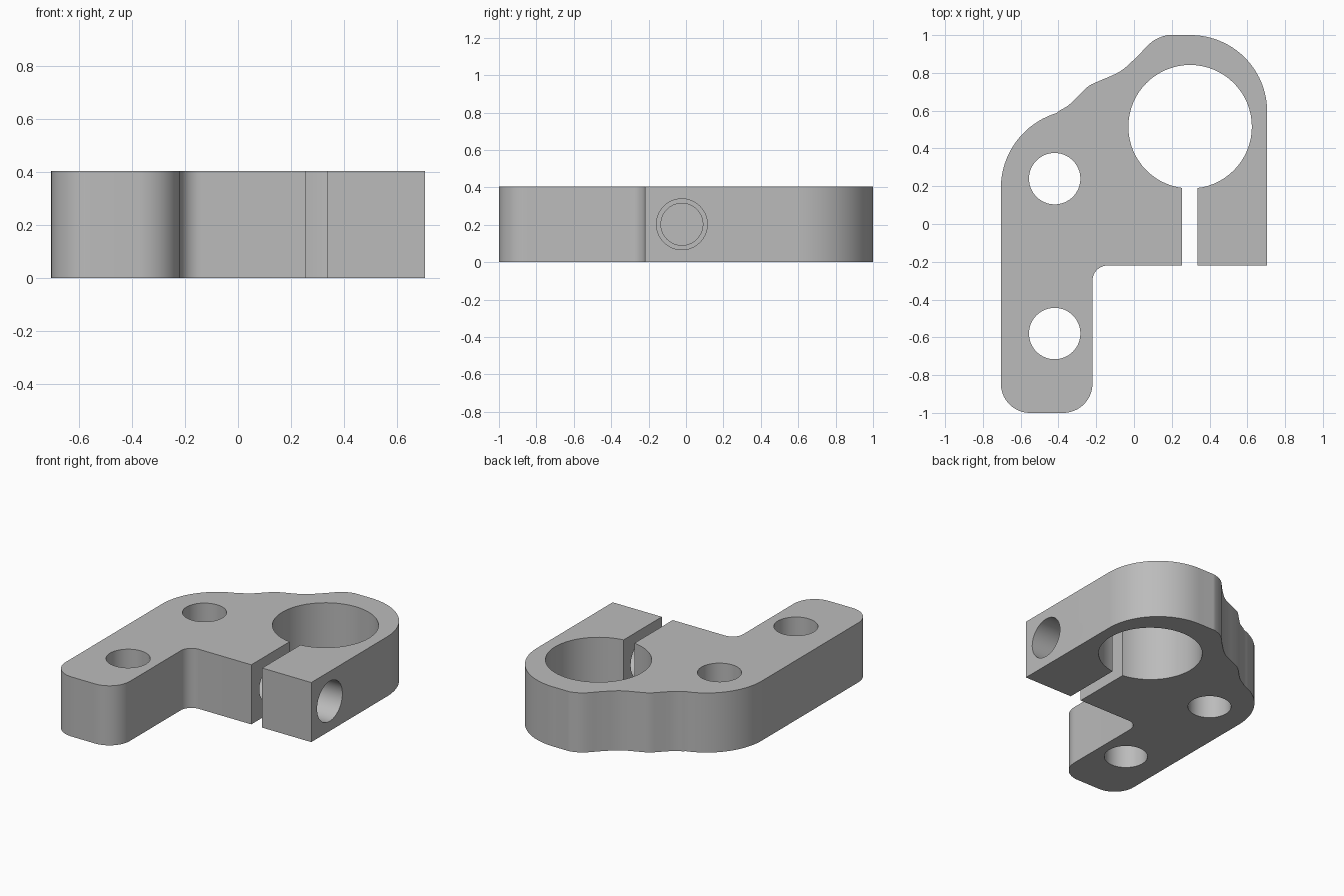
import bpy
import bmesh
from math import cos, sin, pi, radians
from mathutils import Vector, Matrix
from mathutils.geometry import interpolate_bezier

if "Cube" in bpy.data.objects:
    bpy.data.objects.remove(bpy.data.objects["Cube"])

THICK = 0.405

grey = bpy.data.materials.new("plain grey")
grey.diffuse_color = (0.5, 0.5, 0.5, 1)
grey.use_nodes = True
grey.node_tree.nodes["Principled BSDF"].inputs["Base Color"].default_value = (0.5, 0.5, 0.5, 1)


def arc(cx, cy, r, start, end, steps=16):
    angles = [radians(start + (end - start) * i / steps) for i in range(steps + 1)]
    return [Vector((cx + r * cos(a), cy + r * sin(a))) for a in angles]


def smooth_path(points, steps=5):
    """Smooth curve through the points."""
    p = [Vector(q) for q in points]
    ends = [p[0]] + p + [p[-1]]
    path = []
    for i in range(len(p) - 1):
        a, b, c, d = ends[i:i + 4]
        path += interpolate_bezier(b, b + (c - a) / 6, c - (d - b) / 6, c, steps + 1)[:-1]
    return [Vector((v[0], v[1])) for v in path]


def make_object(name, bm):
    bmesh.ops.recalc_face_normals(bm, faces=bm.faces)
    mesh = bpy.data.meshes.new(name)
    bm.to_mesh(mesh)
    bm.free()
    mesh.materials.append(grey)
    obj = bpy.data.objects.new(name, mesh)
    bpy.context.collection.objects.link(obj)
    return obj


def cut(target, bm):
    """Subtract a temporary solid from the target."""
    cutter = make_object("cutter", bm)
    cutter.hide_render = True
    mod = target.modifiers.new("cut", "BOOLEAN")
    mod.operation = "DIFFERENCE"
    mod.solver = "EXACT"
    mod.object = cutter
    bpy.context.view_layer.objects.active = target
    bpy.ops.object.modifier_apply(modifier=mod.name)
    bpy.data.objects.remove(cutter)


def cylinder(radius, length, matrix, sides=64):
    bm = bmesh.new()
    bmesh.ops.create_cone(bm, cap_ends=True, segments=sides, radius1=radius,
                          radius2=radius, depth=length, matrix=matrix)
    return bm


# Plate outline, clockwise from the ring's back edge
outline = arc(0.3, 0.595, 0.405, 90, 0, 24)
outline += [Vector((0.705, -0.22))]
outline += arc(-0.14, -0.30, 0.08, 90, 180, 10)
outline += arc(-0.375, -0.845, 0.155, 0, -90)
outline += arc(-0.55, -0.845, 0.155, -90, -180)
outline += arc(-0.29, 0.19, 0.415, 180, 107, 20)
outline += smooth_path([(-0.395, 0.60), (-0.345, 0.63), (-0.287, 0.685), (-0.24, 0.73),
                        (-0.19, 0.755), (-0.075, 0.807), (0.01, 0.88), (0.095, 0.965),
                        (0.164, 0.997), (0.2, 1.0)])

bm = bmesh.new()
face = bm.faces.new([bm.verts.new((p.x, p.y, 0)) for p in outline])
sides = bmesh.ops.extrude_face_region(bm, geom=[face])
bmesh.ops.translate(bm, vec=(0, 0, THICK),
                    verts=[v for v in sides["geom"] if isinstance(v, bmesh.types.BMVert)])
bracket = make_object("clamp_bracket", bm)

# Clamp bore and the two mounting holes
for x, y, r in [(0.297, 0.515, 0.327), (-0.42, 0.24, 0.136), (-0.42, -0.58, 0.136)]:
    cut(bracket, cylinder(r, 1, Matrix.Translation((x, y, THICK / 2))))

# Clamp slot
bm = bmesh.new()
bmesh.ops.create_cube(bm, size=1, matrix=Matrix.Translation((0.295, 0, THICK / 2))
                      @ Matrix.Diagonal((0.082, 0.8, 1, 1)))
cut(bracket, bm)

# Screw clearance hole in the jaw, narrower blind hole beyond the slot
for start, end, r in [(0.295, 0.8, 0.136), (-0.2, 0.3, 0.112)]:
    place = Matrix.Translation(((start + end) / 2, -0.022, THICK / 2))
    cut(bracket, cylinder(r, end - start, place @ Matrix.Rotation(pi / 2, 4, "Y")))

bpy.ops.object.select_all(action="DESELECT")
bracket.select_set(True)
bpy.context.view_layer.objects.active = bracket
bpy.ops.object.shade_smooth_by_angle(angle=radians(30))
